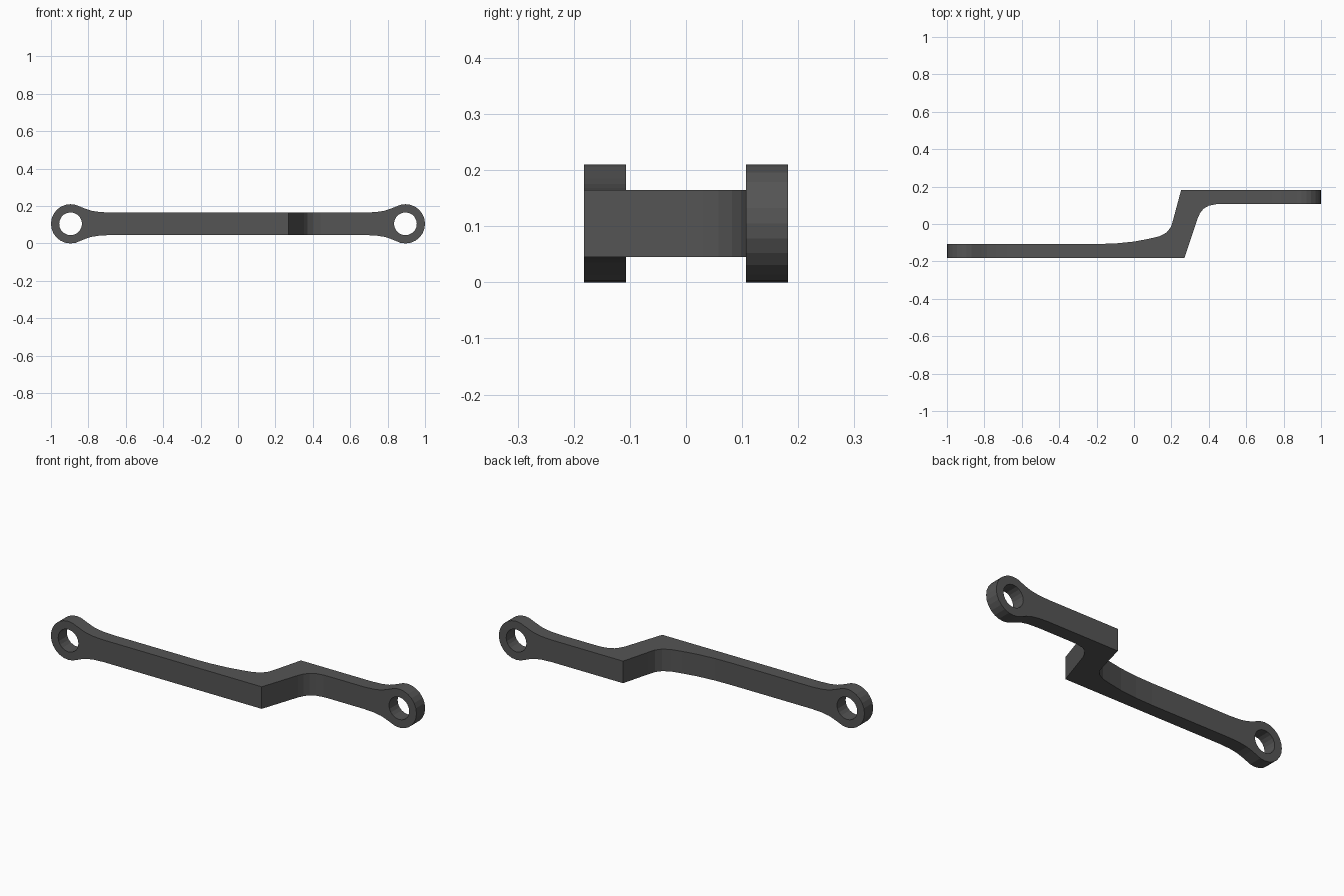
import bpy, bmesh, math

if "Cube" in bpy.data.objects:
    bpy.data.objects.remove(bpy.data.objects["Cube"])

grey = bpy.data.materials.new("dark grey")
grey.diffuse_color = (0.09, 0.09, 0.09, 1)
grey.use_nodes = True
grey.node_tree.nodes["Principled BSDF"].inputs["Base Color"].default_value = grey.diffuse_color

MID, EYE_X, EYE_R, HOLE_R = 0.105, 0.895, 0.105, 0.061


def prism(name, points, depth):
    """Extrude a closed outline of 3D points along a vector."""
    mesh = bpy.data.meshes.new(name)
    bm = bmesh.new()
    face = bm.faces.new([bm.verts.new(p) for p in points])
    top = bmesh.ops.extrude_face_region(bm, geom=[face])
    verts = [v for v in top["geom"] if isinstance(v, bmesh.types.BMVert)]
    bmesh.ops.translate(bm, verts=verts, vec=depth)
    bmesh.ops.recalc_face_normals(bm, faces=bm.faces)
    bm.to_mesh(mesh)
    bm.free()
    mesh.materials.append(grey)
    ob = bpy.data.objects.new(name, mesh)
    bpy.context.collection.objects.link(ob)
    return ob


def cut(target, tool, operation):
    mod = target.modifiers.new(operation.lower(), 'BOOLEAN')
    mod.operation, mod.object, mod.solver = operation, tool, 'EXACT'
    bpy.context.view_layer.objects.active = target
    bpy.ops.object.modifier_apply(modifier=mod.name)
    bpy.data.objects.remove(tool)


# Cranked link seen from above, with filleted inner corners
plan = [(-1.1, -0.1815), (0.27, -0.1815), (0.34, 0.03), (0.353, 0.058),
        (0.372, 0.082), (0.40, 0.098), (0.44, 0.106), (0.48, 0.107),
        (1.1, 0.107), (1.1, 0.1815), (0.252, 0.1815), (0.21, 0.025),
        (0.198, -0.015), (0.175, -0.045), (0.136, -0.066), (0.08, -0.079),
        (0.0, -0.094), (-0.10, -0.104), (-0.20, -0.107), (-1.1, -0.107)]
link = prism("cranked_link", [(x, y, -0.1) for x, y in plan], (0, 0, 0.5))

# Side outline: bar, flared necks and round eyes, mirrored both ways
neck = [(0.68, 0.06), (0.74, 0.063), (0.785, 0.07)]
arc = [(EYE_X + EYE_R * math.cos(a), EYE_R * math.sin(a))
       for a in (math.radians(120 - 15 * i) for i in range(9))]
quarter = neck + [(0.815, 0.08)] + arc
right = quarter + [(x, -z) for x, z in reversed(quarter[:-1])]
outline = right + [(-x, -z) for x, z in right]
side = prism("side_outline", [(x, -0.5, MID + z) for x, z in outline], (0, 1, 0))
cut(link, side, 'INTERSECT')

# Pin holes through both eyes
for s in (-1, 1):
    ring = [(s * EYE_X + HOLE_R * math.cos(t), -0.5, MID + HOLE_R * math.sin(t))
            for t in (math.tau * i / 20 for i in range(20))]
    cut(link, prism("pin_hole", ring, (0, 1, 0)), 'DIFFERENCE')
